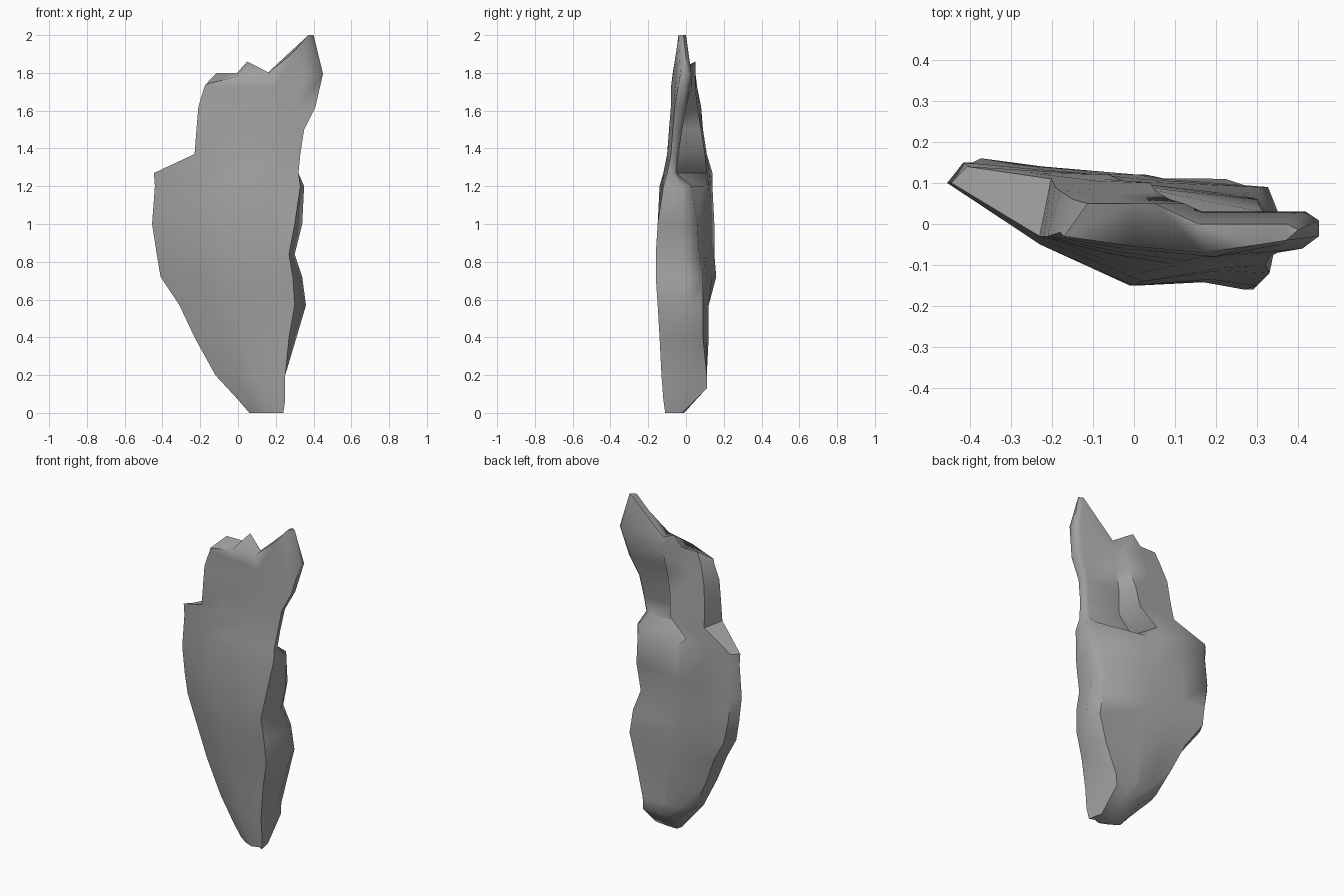
import bpy
import bmesh
import math

default_cube = bpy.data.objects.get("Cube")
if default_cube:
    bpy.data.objects.remove(default_cube, do_unlink=True)


def make_material(name, color):
    material = bpy.data.materials.new(name)
    material.use_nodes = True
    material.diffuse_color = color
    shader = next(n for n in material.node_tree.nodes if n.type == 'BSDF_PRINCIPLED')
    shader.inputs["Base Color"].default_value = color
    shader.inputs["Roughness"].default_value = 0.9
    return material


def mix(a, b, t):
    return a + (b - a) * t


# Cross-sections from the foot to the crown of the shard:
# height, left x, front right x, back right x,
# front y (left, middle, right), back y (right, middle, left)
SECTIONS = [
    (0, .06, .24, .23, -.05, -.11, -.11, -.02, -.01, -.01),
    (.07, 0, .25, .23, -.04, -.12, -.12, .11, .11, .07),
    (.2, -.12, .25, .24, 0, -.12, -.13, .11, .11, .07),
    (.4, -.23, .27, .31, .02, -.13, -.14, .09, .12, .09),
    (.57, -.31, .3, .36, .04, -.14, -.15, .09, .12, .12),
    (.72, -.41, .29, .34, .09, -.15, -.16, .09, .12, .16),
    (.84, -.43, .27, .3, .09, -.15, -.16, .07, .12, .15),
    (1, -.455, .3, .34, .1, -.15, -.15, .06, .12, .15),
    (1.2, -.44, .33, .35, .1, -.14, -.12, .03, .12, .14),
    (1.27, -.445, .32, .32, .1, -.12, -.1, -.05, .11, .14),
    (1.37, -.23, .33, .33, -.03, -.1, -.08, -.04, .1, .11),
    (1.5, -.22, .35, .35, -.03, -.09, -.07, -.02, .08, .09),
    (1.62, -.21, .41, .41, -.03, -.08, -.06, 0, .06, .08),
    (1.72, -.18, .45, .45, -.02, -.08, -.03, .03, .05, .06),
    (1.8, -.14, .37, .4, -.03, -.07, -.04, 0, .05, .05),
]


def section_points(z, left, front_right, back_right, front_l, front_m, front_r,
                   back_r, back_m, back_l):
    """Five front points, one right edge point and five back points."""
    below_ledge = z < 1.25
    hollow = .015 if below_ledge else 0
    step_y = mix(back_r, back_m, .7) if below_ledge else back_r

    def front_x(t):
        return mix(left, front_right, t)

    def back_x(t):
        return mix(left, back_right, t)

    return [
        (left, front_l, z),
        (front_x(.3), mix(front_l, front_m, .6), z),
        (front_x(.6), front_m, z),
        (front_x(.85), mix(front_m, front_r, .6) + hollow, z),
        (front_right, front_r, z),
        (back_right, mix(front_r, back_r, .65), z),
        (back_x(.95), back_r, z),
        (back_x(.55), step_y, z),      # foot of the step on the back
        (back_x(.48), back_m, z),      # crest of the step on the back
        (back_x(.25), mix(back_m, back_l, .5), z),
        (back_x(.05), back_l, z),
    ]


def raise_spike(points, amount):
    """Lift the right end of a section into the crown's pointed corner."""
    return [(x, y, min(2, z + max(0, x - .2) * amount)) for x, y, z in points]


def shift(ring, index, dx, dz):
    x, y, z = ring[index]
    ring[index] = (x + dx, y, z + dz)


rings = [section_points(*section) for section in SECTIONS]
crown = rings[-1] = raise_spike(rings[-1], 1.18)
rings[-2] = raise_spike(rings[-2], .3)

# Slanted underside of the foot
rings[1] = [(x, y, z + max(0, y) * .55) for x, y, z in rings[1]]

# Chipped front corner and small tooth on the crown
shift(crown, 0, -.03, -.06)
shift(crown, 1, -.02, -.02)
shift(crown, 8, -.07, .06)

# Skin the sections
bm = bmesh.new()
loops = [[bm.verts.new(point) for point in ring] for ring in rings]
count = len(loops[0])
for lower, upper in zip(loops, loops[1:]):
    for i in range(count):
        j = (i + 1) % count
        bm.faces.new((lower[i], lower[j], upper[j], upper[i]))

# Close foot and crown with strips running from front to back
for loop in (loops[0], loops[-1]):
    for i in range(4):
        bm.faces.new((loop[i], loop[i + 1], loop[count - 2 - i], loop[count - 1 - i]))
    bm.faces.new((loop[4], loop[5], loop[6]))
bmesh.ops.recalc_face_normals(bm, faces=bm.faces)

mesh = bpy.data.meshes.new("rock_shard")
bm.to_mesh(mesh)
bm.free()
mesh.materials.append(make_material("stone_grey", (.35, .35, .35, 1)))
shard = bpy.data.objects.new("rock_shard", mesh)
bpy.context.collection.objects.link(shard)

# Smooth faces with crisp broken edges
bpy.ops.object.select_all(action='DESELECT')
shard.select_set(True)
bpy.context.view_layer.objects.active = shard
bpy.ops.object.shade_smooth_by_angle(angle=math.radians(60))
